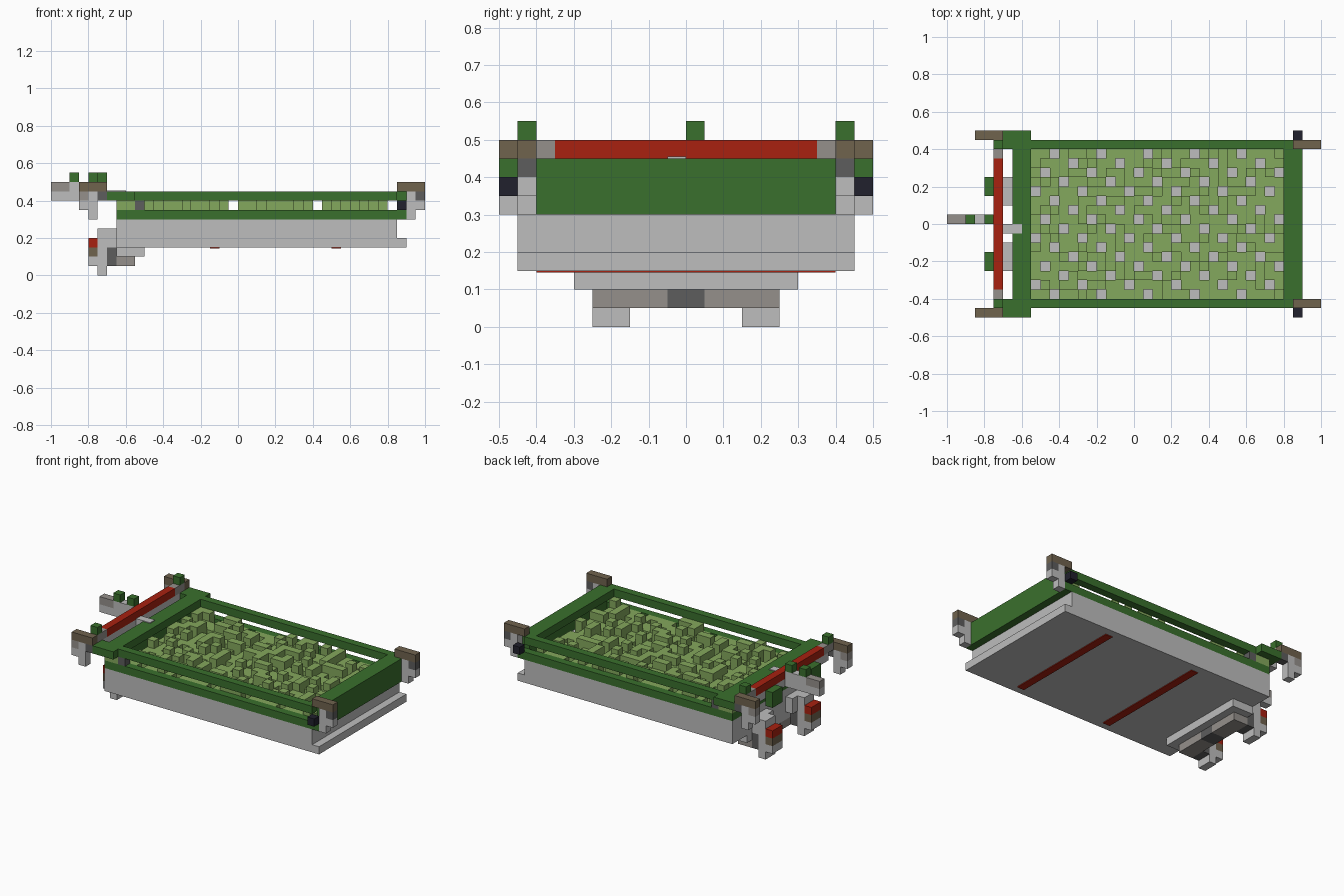
import bpy, bmesh, random
from mathutils import Vector

U = 0.05  # one block
random.seed(4)
cube = bpy.data.objects.get("Cube")
if cube:
    bpy.data.objects.remove(cube, do_unlink=True)


def material(name, r, g, b):
    m = bpy.data.materials.new(name)
    m.use_nodes = True
    m.diffuse_color = (r, g, b, 1)
    m.node_tree.nodes["Principled BSDF"].inputs["Base Color"].default_value = (r, g, b, 1)
    return m


light = material("light grey", .51, .51, .51)
dark = material("dark grey", .11, .11, .11)
taupe = material("taupe", .30, .28, .26)
green = material("leaf green", .042, .162, .026)
lime = material("lime", .231, .392, .109)
red = material("red", .392, .015, .005)
brown = material("brown", .162, .125, .076)
navy = material("navy", .015, .015, .026)


def blocks(name, mat, boxes, mirror=False):
    """Boxes as (x0, x1, y0, y1, z0, z1) in block units, optionally mirrored in y."""
    bm = bmesh.new()
    boxes = list(boxes)
    if mirror:
        boxes += [(a, b, -d, -c, e, f) for a, b, c, d, e, f in boxes]
    for x0, x1, y0, y1, z0, z1 in boxes:
        lo, hi = Vector((x0, y0, z0)) * U, Vector((x1, y1, z1)) * U
        made = bmesh.ops.create_cube(bm, size=1)
        for v in made["verts"]:
            v.co = [(lo[i] + hi[i]) / 2 + v.co[i] * (hi[i] - lo[i]) for i in range(3)]
    mesh = bpy.data.meshes.new(name)
    bm.to_mesh(mesh)
    bm.free()
    mesh.materials.append(mat)
    ob = bpy.data.objects.new(name, mesh)
    bpy.context.collection.objects.link(ob)
    return ob


# Hull with a ledge at the far end and painted stripes below
blocks("hull", light, [(-13, 17, -9, 9, 4, 6), (-13, 18, -9, 9, 3, 4)])
blocks("hull_stripes", red, [(x, x + 1, -8, 8, 2.9, 3) for x in (-3, 10)])

# Bed floor: regular drain holes and scattered raised blocks
floor, raised = [], []
for row in range(16):
    for col in range(27):
        if (col - 2 - 2 * row) % 5 == 0:
            continue
        x, y = col - 11, 7 - row
        floor.append((x, x + 1, y, y + 1, 6, 7))
        if col not in (10, 19) and random.random() < .36:
            raised.append((x, x + 1, y, y + 1, 7, 8))
blocks("bed_floor", lime, floor)
blocks("bed_tufts", lime, raised)

# Rails around the bed
blocks("lower_side_rail", green, [(-13, 18, 8, 9, 6, 7)], True)
blocks("upper_side_rail", green, [(-11, 17, 8, 9, 8, 9)], True)
blocks("end_rails", green, [(16, 17, -8, 8, 8, 9), (17, 18, -8, 8, 6, 8), (17, 18, -8, 8, 8, 9),
                            (-12, -11, -8, 8, 8, 9), (-13, -12, -8, 8, 6, 9)])
blocks("corner_block", green, [(-14, -11, 8, 10, 8, 9)], True)
blocks("corner_filler", lime, [(-13, -11, 8, 9, 7, 8)], True)
blocks("corner_post", dark, [(-11, -10, 8, 9, 7, 8)], True)

# Corner brackets at both ends
blocks("bracket_top", brown, [(17, 20, 8, 9, 9, 10), (-17, -14, 9, 10, 9, 10)], True)
blocks("bracket_body", light, [(18, 19, 8, 9, 6, 9), (19, 20, 8, 9, 7, 8),
                               (-16, -15, 9, 10, 6, 9), (-17, -16, 9, 10, 7, 8)], True)
blocks("bracket_joint", dark, [(19, 20, 8, 9, 8, 9), (-15, -14, 9, 10, 8, 9)], True)
blocks("bracket_tip", taupe, [(-17, -16, 9, 10, 8, 9)], True)
blocks("bracket_lamp", navy, [(17, 18, 9, 10, 7, 8)], True)

# Cross bar with red pad
blocks("pad", red, [(-15, -14, -7, 7, 9, 10)])
blocks("pad_support", light, [(-15, -14, -8, 8, 8, 9), (-14, -12, -1, 0, 8, 9.1)])
blocks("pad_end", taupe, [(-15, -14, 7, 9, 9, 10)], True)
blocks("pad_knob", green, [(-15, -14, 8, 9, 10, 11)], True)
blocks("pad_grip", green, [(-16, -15, 3, 5, 7, 9)], True)

# Central handle
blocks("handle", light, [(-18, -15, 0, 1, 8, 10), (-20, -18, 0, 1, 8, 9)])
blocks("handle_end", taupe, [(-20, -18, 0, 1, 9, 10)])
blocks("handle_knobs", green, [(-18, -17, 0, 1, 10, 11), (-16, -15, 0, 1, 10, 11)])

# Stepped base and feet
blocks("base_upper", light, [(-13, -10, -6, 6, 2, 3)])
blocks("base_lower", taupe, [(-13, -11, 1, 5, 1, 2)], True)
blocks("base_core", dark, [(-13, -11, -1, 1, 1, 2)])
blocks("leg", light, [(-15, -14, 3, 5, 0, 5), (-14, -13, 2, 5, 3, 5), (-16, -15, 3, 5, 1, 2)], True)
blocks("leg_joint", dark, [(-14, -13, 3, 5, 1, 3)], True)
blocks("toe", brown, [(-16, -15, 3, 5, 2, 3)], True)
blocks("toe_cap", red, [(-16, -15, 3, 5, 3, 4)], True)
